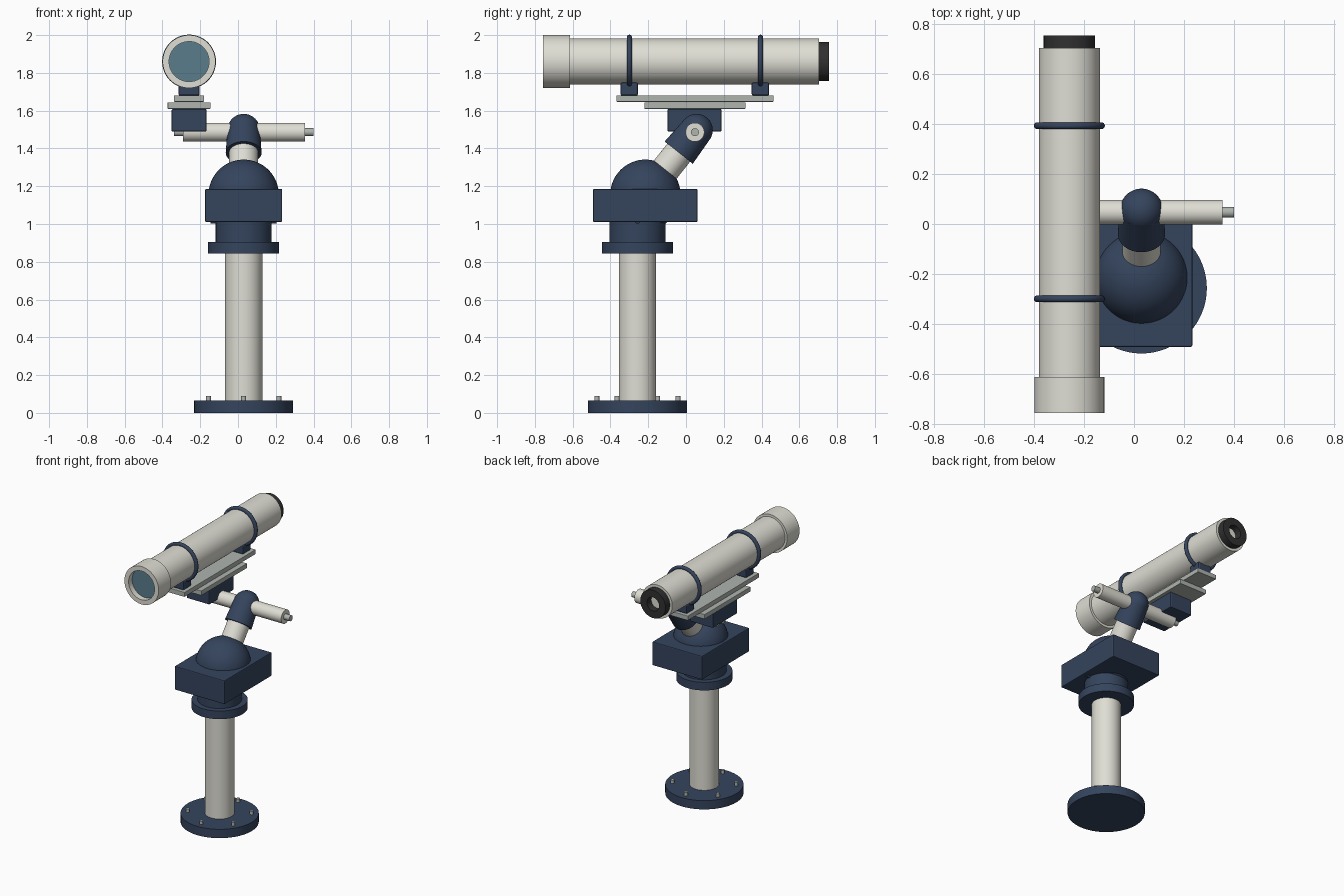
import bpy, bmesh, math
from mathutils import Vector

cube = bpy.data.objects.get("Cube")
if cube:
    bpy.data.objects.remove(cube, do_unlink=True)


def material(name, r, g, b):
    m = bpy.data.materials.new(name)
    m.use_nodes = True
    m.diffuse_color = (r, g, b, 1)
    m.node_tree.nodes["Principled BSDF"].inputs["Base Color"].default_value = (r, g, b, 1)
    return m


NAVY = material("navy paint", 0.035, 0.058, 0.11)
CREAM = material("cream paint", 0.74, 0.73, 0.66)
METAL = material("grey metal", 0.43, 0.46, 0.43)
GLASS = material("lens glass", 0.10, 0.20, 0.26)
BLACK = material("black rubber", 0.03, 0.03, 0.03)

X, Y, Z = Vector((1, 0, 0)), Vector((0, 1, 0)), Vector((0, 0, 1))


def finish(name, bm, mat, smooth=True):
    bmesh.ops.recalc_face_normals(bm, faces=bm.faces)
    mesh = bpy.data.meshes.new(name)
    bm.to_mesh(mesh)
    bm.free()
    obj = bpy.data.objects.new(name, mesh)
    bpy.context.collection.objects.link(obj)
    mesh.materials.append(mat)
    if smooth:
        bpy.ops.object.select_all(action="DESELECT")
        obj.select_set(True)
        bpy.context.view_layer.objects.active = obj
        bpy.ops.object.shade_smooth_by_angle(angle=math.radians(35))
    return obj


def lathe(name, profile, mat, origin, axis=Z, steps=64, closed=False):
    """Revolve (radius, height) points about an axis through origin."""
    bm = bmesh.new()
    verts = [bm.verts.new((r, 0, h)) for r, h in profile]
    pairs = list(zip(verts, verts[1:]))
    if closed:
        pairs.append((verts[-1], verts[0]))
    edges = [bm.edges.new(p) for p in pairs]
    bmesh.ops.spin(bm, geom=verts + edges, cent=(0, 0, 0), axis=Z,
                   angle=math.tau, steps=steps)
    bmesh.ops.remove_doubles(bm, verts=bm.verts, dist=1e-5)
    obj = finish(name, bm, mat)
    obj.rotation_mode = "QUATERNION"
    obj.rotation_quaternion = Z.rotation_difference(axis)
    obj.location = origin
    return obj


def rod(name, r, h0, h1, mat, origin, axis=Z, r_end=None, steps=64):
    r_end = r if r_end is None else r_end
    return lathe(name, [(0, h0), (r, h0), (r_end, h1), (0, h1)], mat, origin, axis, steps)


def ball(name, r, mat, centre):
    bm = bmesh.new()
    bmesh.ops.create_uvsphere(bm, u_segments=64, v_segments=32, radius=r)
    finish(name, bm, mat).location = centre


def box(name, size, centre, mat, bevel=0.006):
    bm = bmesh.new()
    bmesh.ops.create_cube(bm, size=1)
    bmesh.ops.scale(bm, vec=size, verts=bm.verts)
    obj = finish(name, bm, mat, smooth=False)
    obj.location = centre
    mod = obj.modifiers.new("edge bevel", "BEVEL")
    mod.width = bevel
    mod.segments = 2


# Pier with bolted base plate
pier = Vector((0.03, -0.257, 0))
rod("base_plate", 0.262, 0, 0.065, NAVY, pier)
for i in range(6):
    a = math.radians(30 + 60 * i)
    spot = pier + 0.215 * Vector((math.cos(a), math.sin(a), 0))
    rod(f"base_bolt_{i + 1}", 0.013, 0.06, 0.09, METAL, spot, steps=16)
rod("pier_column", 0.099, 0.06, 0.85, CREAM, pier)
rod("pier_flange", 0.188, 0.845, 0.905, NAVY, pier)
rod("azimuth_neck", 0.148, 0.90, 1.02, NAVY, pier)
rod("azimuth_screw", 0.015, -0.175, 0.175, NAVY, pier + 1.017 * Z, X, steps=24)

# Mount body with dome
box("mount_body", (0.408, 0.553, 0.175), (0.03, -0.216, 1.098), NAVY)
dome = Vector((0.03, -0.215, 1.155))
ball("mount_dome", 0.186, NAVY, dome)

# Inclined polar axis and its head
hub = Vector((0.03, 0.047, 1.486))
polar = (hub - dome).normalized()
rod("polar_shaft", 0.077, -0.35, -0.08, CREAM, hub, polar)
rod("axis_head", 0.095, -0.138, 0.015, NAVY, hub, polar, r_end=0.086)
ball("axis_head_cap", 0.086, NAVY, hub + 0.014 * polar)

# Cross axis through the head
rod("cross_axis_sleeve", 0.05, -0.322, 0.325, CREAM, hub, X)
rod("cross_axis_core", 0.021, -0.37, 0.37, METAL, hub, X, steps=32)

# Saddle and plates carrying the tube
tx = -0.259
box("saddle_block", (0.185, 0.286, 0.119), (tx, 0.045, 1.549), NAVY)
box("lower_plate", (0.227, 0.536, 0.035), (tx, 0.047, 1.627), METAL, 0.003)
box("upper_plate", (0.16, 0.832, 0.034), (tx, 0.047, 1.664), METAL, 0.003)

# Optical tube, dew cap, lens and rear cell
tube = Vector((tx, 0, 1.86))
rod("main_tube", 0.122, -0.63, 0.705, CREAM, tube, Y)
lathe("dew_cap", [(0, -0.613), (0.14, -0.613), (0.14, -0.757), (0.106, -0.757),
                  (0.106, -0.69), (0, -0.69)], CREAM, tube, Y)
rod("front_lens", 0.106, -0.715, -0.70, GLASS, tube, Y)
lathe("rear_cell", [(0.05, 0.70), (0.103, 0.70), (0.103, 0.756), (0.05, 0.756)],
      BLACK, tube, Y, closed=True)

# Tube rings on their feet
for name, y in (("front", -0.30), ("rear", 0.394)):
    circle = [(0.129 + 0.0135 * math.cos(t * math.tau / 16),
               0.0135 * math.sin(t * math.tau / 16)) for t in range(16)]
    lathe(f"{name}_tube_ring", circle, NAVY, tube + y * Y, Y, closed=True)
    box(f"{name}_ring_foot", (0.112, 0.093, 0.07), (tx, y, 1.714), NAVY, 0.01)
